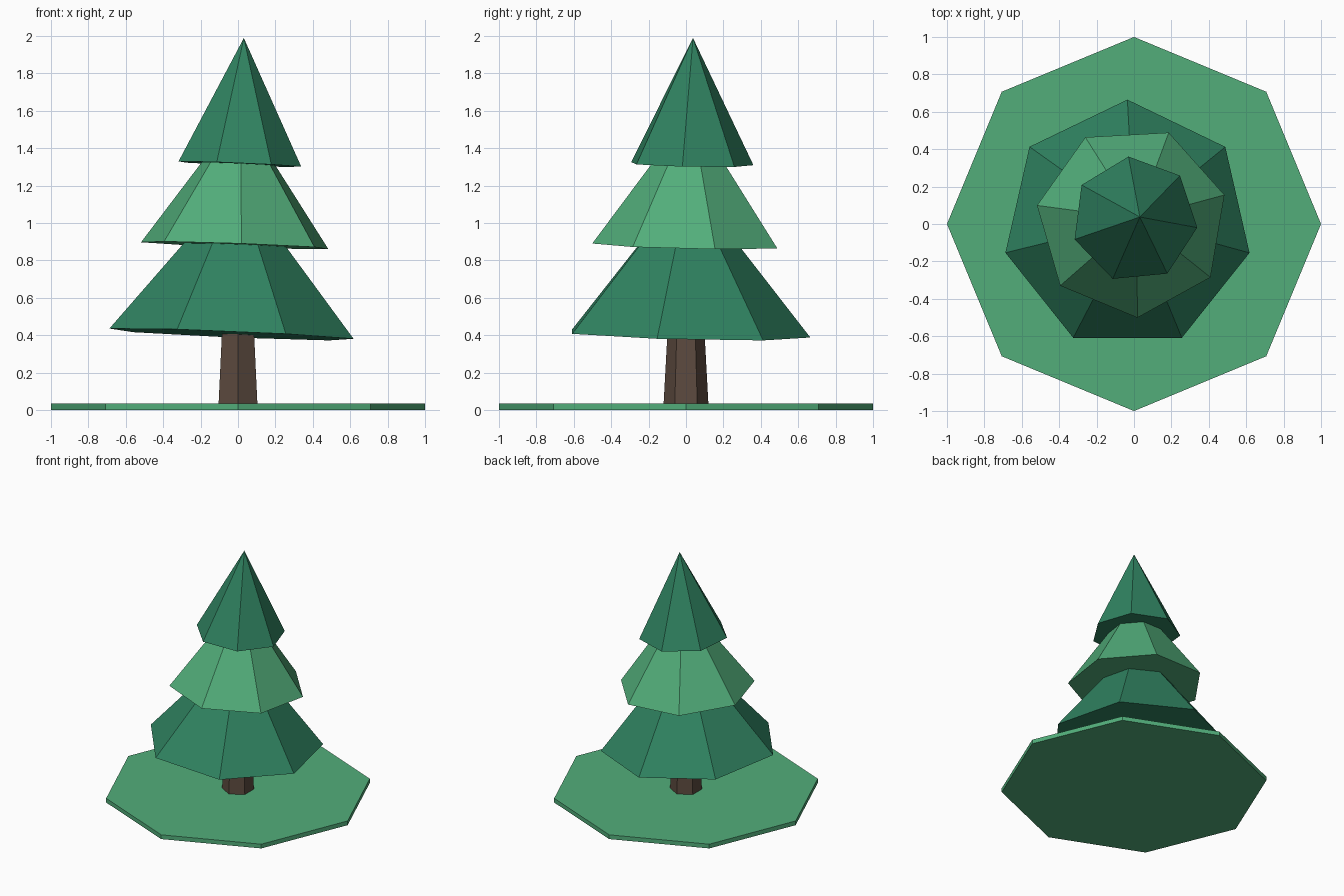
import bpy
import bmesh
from math import cos, sin, tau, radians
from mathutils import Matrix, Vector

if "Cube" in bpy.data.objects:
    bpy.data.objects.remove(bpy.data.objects["Cube"])


def material(name, rgb):
    mat = bpy.data.materials.new(name)
    mat.use_nodes = True
    color = (*rgb, 1.0)
    mat.diffuse_color = color
    mat.node_tree.nodes["Principled BSDF"].inputs["Base Color"].default_value = color
    return mat


def ring(bm, sides, radius, z, start):
    angles = [radians(start) + tau * i / sides for i in range(sides)]
    return [bm.verts.new((radius * cos(a), radius * sin(a), z)) for a in angles]


def tapered(name, mat, sides, bottom, top, height, start, base, up=(0, 0, 1)):
    """Flat-shaded prism or cone (top = 0) standing on base, leaning along up."""
    bm = bmesh.new()
    lower = ring(bm, sides, bottom, 0, start)
    bm.faces.new(lower[::-1])
    if top:
        upper = ring(bm, sides, top, height, start)
        bm.faces.new(upper)
    else:
        upper = [bm.verts.new((0, 0, height))] * sides
    for i in range(sides):
        j = (i + 1) % sides
        corners = [lower[i], lower[j], upper[j], upper[i]]
        bm.faces.new(corners if top else corners[:3])
    tilt = Vector((0, 0, 1)).rotation_difference(Vector(up))
    bm.transform(Matrix.Translation(base) @ tilt.to_matrix().to_4x4())
    mesh = bpy.data.meshes.new(name)
    bm.to_mesh(mesh)
    bm.free()
    mesh.materials.append(mat)
    obj = bpy.data.objects.new(name, mesh)
    bpy.context.collection.objects.link(obj)
    return obj


light_green = material("light green", (0.084, 0.42, 0.195))
dark_green = material("dark green", (0.029, 0.225, 0.118))
brown = material("bark brown", (0.105, 0.067, 0.048))

# Octagonal ground slab and hexagonal trunk
tapered("ground", light_green, 8, 1.0, 1.0, 0.035, 0, (0, 0, 0))
tapered("trunk", brown, 6, 0.12, 0.09, 0.55, 90, (0, 0, 0.03))

# Three slightly tilted seven-sided foliage cones
tapered("lower_foliage", dark_green, 7, 0.67, 0, 0.82, 90,
        (-0.035, -0.005, 0.405), (0.042, 0.025, 1))
tapered("middle_foliage", light_green, 7, 0.515, 0, 0.72, 67.5,
        (-0.011, 0.013, 0.881), (0.036, 0.021, 1))
tapered("upper_foliage", dark_green, 7, 0.338, 0, 0.675, 95.5,
        (0.003, 0.024, 1.315), (0.042, 0.02, 1))
